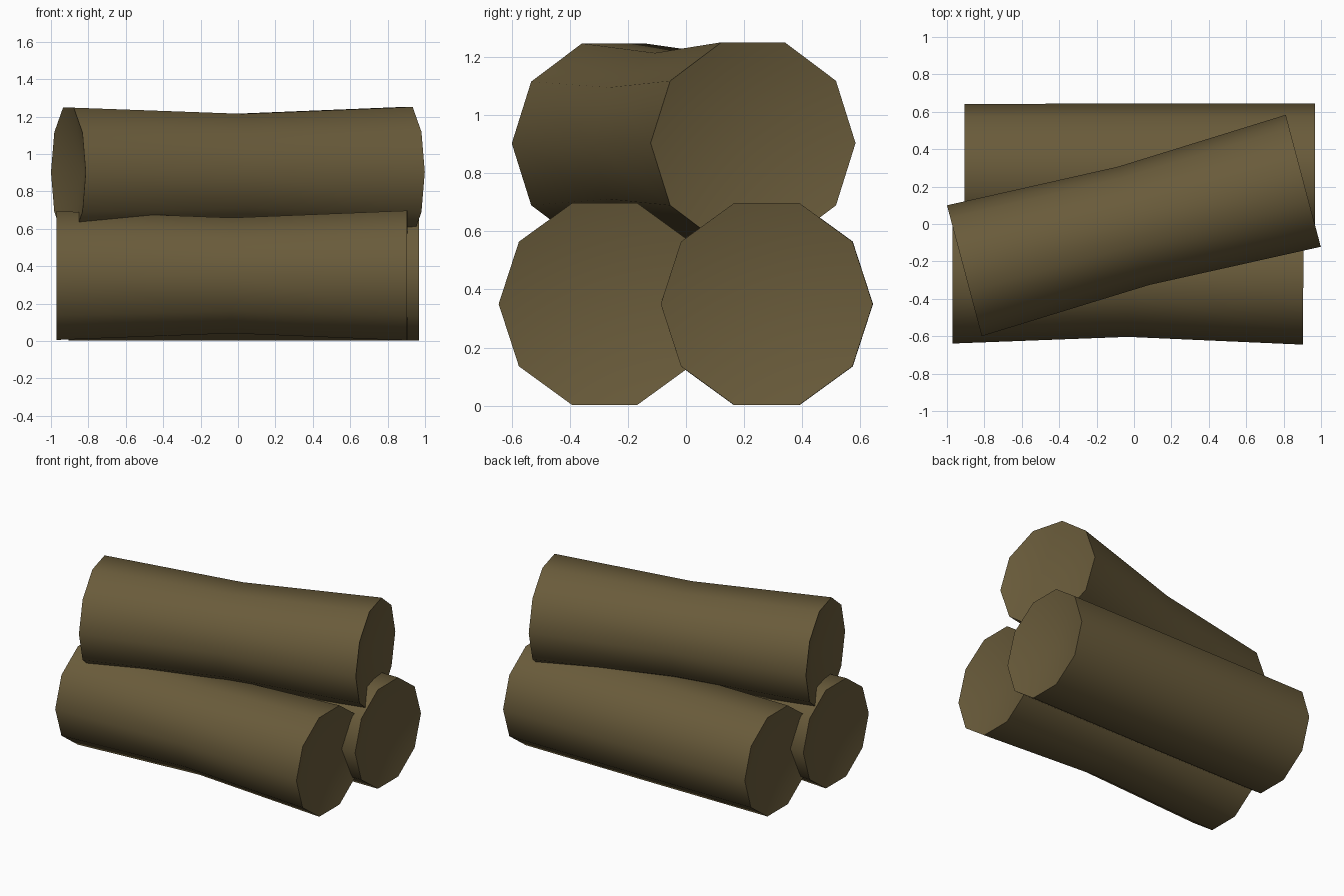
import bpy, bmesh, math
from mathutils import Vector

if "Cube" in bpy.data.objects:
    bpy.data.objects.remove(bpy.data.objects["Cube"])

SIDES = 10
HOLLOW = 0.085  # depth of the shallow dish in each cut end

bark = bpy.data.materials.new("bark_brown")
bark.diffuse_color = (0.142, 0.105, 0.043, 1)
bark.use_nodes = True
bark.node_tree.nodes["Principled BSDF"].inputs["Base Color"].default_value = bark.diffuse_color


def make_log(name, start, end, radii):
    """Ten-sided log of three rings, with rings square to its level axis."""
    start, end = Vector(start), Vector(end)
    axis = (end - start).normalized()
    side = Vector((-axis.y, axis.x, 0))
    up = Vector((0, 0, 1))
    bm = bmesh.new()
    rings = []
    for i, r in enumerate(radii):
        c = start.lerp(end, i / (len(radii) - 1))
        rings.append([bm.verts.new(c + r * (math.cos(a) * side + math.sin(a) * up))
                      for a in (math.tau * k / SIDES for k in range(SIDES))])
    # Bark
    for a, b in zip(rings, rings[1:]):
        for k in range(SIDES):
            n = (k + 1) % SIDES
            bm.faces.new((a[k], a[n], b[n], b[k]))
    # Dished cut ends with sharp rims
    for ring, centre in ((rings[0], start + axis * HOLLOW), (rings[-1], end - axis * HOLLOW)):
        hub = bm.verts.new(centre)
        for k in range(SIDES):
            n = (k + 1) % SIDES
            bm.faces.new((ring[k], ring[n], hub))
            bm.edges.get((ring[k], ring[n])).smooth = False
    for f in bm.faces:
        f.smooth = True
    bmesh.ops.recalc_face_normals(bm, faces=bm.faces)
    mesh = bpy.data.meshes.new(name)
    bm.to_mesh(mesh)
    bm.free()
    mesh.materials.append(bark)
    bpy.context.collection.objects.link(bpy.data.objects.new(name, mesh))


# Two logs side by side, one laid across the top
make_log("front_log", (-0.97, -0.277, 0.35), (0.905, -0.28, 0.35), (0.362, 0.325, 0.365))
make_log("back_log", (-0.905, 0.278, 0.35), (0.969, 0.278, 0.35), (0.364, 0.366, 0.365))
make_log("top_log", (-0.907, -0.25, 0.903), (0.905, 0.231, 0.904), (0.362, 0.327, 0.365))
